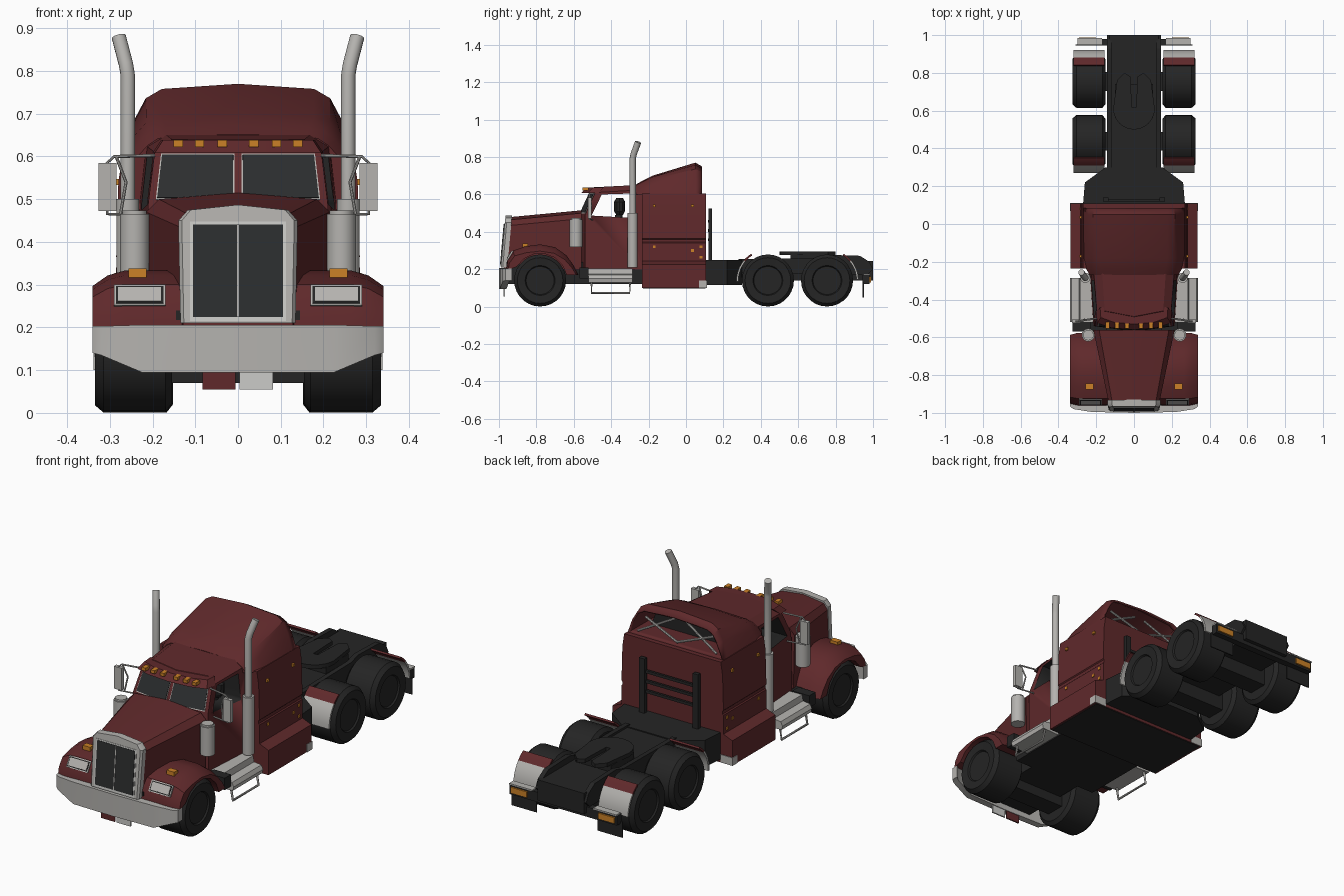
import bpy, bmesh, math
from mathutils import Vector as V

if "Cube" in bpy.data.objects:
    bpy.data.objects.remove(bpy.data.objects["Cube"])


def material(name, r, g, b):
    m = bpy.data.materials.new(name)
    m.diffuse_color = (r, g, b, 1)
    m.use_nodes = True
    m.node_tree.nodes["Principled BSDF"].inputs["Base Color"].default_value = m.diffuse_color
    return m


RED = material("dark_red_paint", 0.115, 0.022, 0.024)
BLACK = material("black", 0.018, 0.018, 0.018)
CHROME = material("chrome_grey", 0.46, 0.45, 0.43)
GLASS = material("dark_glass", 0.025, 0.027, 0.028)
ORANGE = material("amber", 0.6, 0.22, 0.02)
PALE = material("pale_lens", 0.6, 0.6, 0.58)


def finish(name, bm, mat, angle=30):
    bmesh.ops.recalc_face_normals(bm, faces=bm.faces)
    me = bpy.data.meshes.new(name)
    bm.to_mesh(me)
    bm.free()
    me.materials.append(mat)
    me.shade_smooth()
    me.set_sharp_from_angle(angle=math.radians(angle))
    ob = bpy.data.objects.new(name, me)
    bpy.context.collection.objects.link(ob)
    return ob


def loft(name, rings, mat, mirror=False, caps=(True, True)):
    """Skin closed rings of points; optionally add the x-mirrored twin."""
    ob = None
    for s in ((1, -1) if mirror else (1,)):
        bm = bmesh.new()
        vs = [[bm.verts.new((p[0] * s, p[1], p[2])) for p in r] for r in rings]
        n = len(rings[0])
        for a, b in zip(vs, vs[1:]):
            for i in range(n):
                j = (i + 1) % n
                bm.faces.new((a[i], a[j], b[j], b[i]))
        if caps[0]:
            bm.faces.new(vs[0])
        if caps[1]:
            bm.faces.new(vs[-1])
        ob = finish(name if not mirror else name + ("_right" if s > 0 else "_left"), bm, mat)
    return ob


def prism(name, pts, axis, a, b, mat, mirror=False):
    put = {'x': lambda p, t: (t, p[0], p[1]), 'y': lambda p, t: (p[0], t, p[1]),
           'z': lambda p, t: (p[0], p[1], t)}[axis]
    return loft(name, [[put(p, t) for p in pts] for t in (a, b)], mat, mirror)


def box(name, x, y, z, mat, mirror=False):
    return prism(name, [(x[0], y[0]), (x[1], y[0]), (x[1], y[1]), (x[0], y[1])], 'z', z[0], z[1], mat, mirror)


def tube(name, pts, r, mat, mirror=False, n=14):
    pts = [V(p) for p in pts]
    rings = []
    for i, p in enumerate(pts):
        d = (pts[min(i + 1, len(pts) - 1)] - pts[max(i - 1, 0)]).normalized()
        u = d.cross(V((0.31, 0.9, 0.3))).normalized()
        w = d.cross(u)
        rings.append([p + r * (math.cos(t) * u + math.sin(t) * w) for t in (2 * math.pi * k / n for k in range(n))])
    return loft(name, rings, mat, mirror)


def plate(name, c, u0, u1, v0, v1, off, mat, mirror=False):
    """Thin front-facing plate on quad c = bottom-a, bottom-b, top-b, top-a."""
    c = [V(p) for p in c]
    nrm = (c[1] - c[0]).cross(c[3] - c[0]).normalized()
    nrm = nrm if nrm.y < 0 else -nrm
    q = [c[0].lerp(c[1], u).lerp(c[3].lerp(c[2], u), v) for u, v in ((u0, v0), (u1, v0), (u1, v1), (u0, v1))]
    return loft(name, [[p - nrm * 0.003 for p in q], [p + nrm * off for p in q]], mat, mirror)


def sym(half):
    """Mirror a half outline of (x, z) points."""
    return half + [(-x, z) for x, z in reversed(half) if x > 1e-6]


# Wheels
for label, y, x0, x1 in (("front", -0.78, 0.155, 0.335), ("middle", 0.438, 0.152, 0.325), ("rear", 0.754, 0.152, 0.325)):
    prof = ((x0, 0.12), (x0 + 0.015, 0.139), (x1 - 0.02, 0.139), (x1, 0.122), (x1 - 0.004, 0.08), (x1 - 0.012, 0.075))
    loft(label + "_wheel", [[(x, y + r * math.cos(t), 0.14 + r * math.sin(t)) for t in
         (2 * math.pi * k / 28 for k in range(28))] for x, r in prof], BLACK, True)
    box(label + "_axle", (-0.16, 0.16), (y - 0.05, y + 0.05), (0.07, 0.19), BLACK)

# Chassis
box("front_frame", (-0.145, 0.145), (-0.96, -0.55), (0.12, 0.24), BLACK)
box("cab_underside", (-0.24, 0.24), (-0.60, -0.22), (0.12, 0.20), BLACK)
box("sleeper_underside", (-0.325, 0.325), (-0.23, 0.105), (0.097, 0.13), BLACK)
prism("rear_deck", sym([(0.27, 0.10), (0.26, 0.22), (0.15, 0.30)]), 'z', 0.115, 0.25, BLACK)
box("rear_frame", (-0.13, 0.13), (0.25, 1.0), (0.14, 0.245), BLACK)
prism("frame_rail", [(0.28, 0.18), (0.28, 0.255), (0.70, 0.26), (0.76, 0.277), (0.93, 0.272), (0.98, 0.24), (1.0, 0.20),
                     (0.97, 0.17)], 'x', 0.118, 0.142, BLACK, True)

# Coupling plate with a slot open to the rear
arc = [(0.11 * math.cos(t), 0.61 - 0.11 * math.sin(t)) for t in (math.pi * k / 12 for k in range(13))]
prism("coupling_plate", arc + [(-0.09, 0.76), (-0.05, 0.80), (-0.018, 0.78), (-0.012, 0.62), (0.012, 0.62), (0.018, 0.78),
                               (0.05, 0.80), (0.09, 0.76)], 'z', 0.276, 0.296, BLACK)
box("coupling_base", (-0.10, 0.10), (0.56, 0.74), (0.24, 0.278), BLACK)


# Rear quarter fenders: red upper part, chrome lower part
def fender_arc(name, yc, a0, a1, mat):
    an = [math.radians(a0 + (a1 - a0) * k / 5) for k in range(6)]
    pts = [(yc + r * math.cos(t), 0.14 + r * math.sin(t)) for r, seq in ((0.168, an), (0.158, an[::-1])) for t in seq]
    prism(name, pts, 'x', 0.155, 0.32, mat, True)


fender_arc("middle_fender_top", 0.438, 122, 140, RED)
fender_arc("middle_fender_lower", 0.438, 140, 182, CHROME)
fender_arc("rear_fender_top", 0.754, 58, 40, RED)
fender_arc("rear_fender_lower", 0.754, 40, 2, CHROME)

# Tail
box("tail_bar", (-0.30, 0.30), (0.945, 0.98), (0.12, 0.17), BLACK)
box("tail_trim", (0.17, 0.30), (0.95, 0.985), (0.17, 0.176), CHROME, True)
box("tail_lamp", (0.20, 0.29), (0.97, 0.988), (0.13, 0.16), ORANGE, True)
box("mud_flap", (0.17, 0.31), (0.945, 0.951), (0.05, 0.13), BLACK, True)

# Front bumper
loft("front_bumper", [[(x, y, zb), (x, y, zt), (x, y + 0.035, zt), (x, y + 0.035, zb)] for x, y, zb, zt in
     ((-0.34, -0.965, 0.14, 0.203), (-0.32, -0.98, 0.135, 0.203), (-0.225, -0.995, 0.095, 0.206), (0, -1.0, 0.095, 0.206),
      (0.225, -0.995, 0.095, 0.206), (0.32, -0.98, 0.135, 0.203), (0.34, -0.965, 0.14, 0.203))], CHROME)
box("red_tag", (-0.083, -0.006), (-0.975, -0.968), (0.055, 0.097), RED)
box("pale_tag", (0.004, 0.082), (-0.975, -0.968), (0.055, 0.097), PALE)


# Hood and grille
def hood_ring(y, w, top, lean):
    half = [(w * 0.97, 0.20), (w, top - 0.045), (w * 0.86, top - 0.015), (0, top)]
    return [(x, y + (z - 0.2) * lean, z) for x, z in sym(half)]


loft("hood", [hood_ring(-0.975, 0.132, 0.478, 0.085), hood_ring(-0.56, 0.215, 0.515, 0)], RED)
shell = sym([(0.132, 0.21), (0.137, 0.45), (0.115, 0.475), (0, 0.487)])
loft("grille_surround", [[(x * k, y + (z - 0.21) * 0.09, z) for x, z in shell] for y, k in
     ((-0.955, 1.02), (-0.98, 1.02), (-0.99, 0.96))], CHROME)
gy = lambda z: -0.99 + (z - 0.21) * 0.09
grille = [(-0.112, gy(0.215), 0.215), (0.112, gy(0.215), 0.215), (0.112, gy(0.448), 0.448), (-0.112, gy(0.448), 0.448)]
plate("grille_frame", grille, 0, 1, 0, 1, 0.002, PALE)
plate("grille_mesh", grille, 0.03, 0.97, 0.04, 0.97, 0.004, GLASS)
plate("grille_divider", grille, 0.49, 0.51, 0.04, 0.97, 0.006, CHROME)

# Front fenders
outer = [(-0.962, 0.205), (-0.955, 0.25), (-0.925, 0.30), (-0.86, 0.322), (-0.78, 0.333), (-0.70, 0.318), (-0.64, 0.275),
         (-0.60, 0.22), (-0.575, 0.17)]
inner = [(-0.78 + 0.145 * math.cos(math.radians(a)), 0.14 + 0.145 * math.sin(math.radians(a))) for a in range(12, 151, 23)]
loft("front_fender", [[(x, -0.78 + (y + 0.78) * ky, 0.17 + (z - 0.17) * kz) for y, z in outer] + [(x, y, z) for y, z in inner]
     for x, ky, kz in ((0.125, 1, 1), (0.265, 1, 1), (0.305, 0.985, 0.93), (0.34, 0.94, 0.78))], RED, True)
lamp = [(0.17, -0.955, 0.25), (0.29, -0.955, 0.25), (0.29, -0.926, 0.298), (0.17, -0.926, 0.298)]
plate("headlamp_frame", lamp, 0, 1, 0, 1, 0.005, CHROME, True)
plate("headlamp_recess", lamp, 0.04, 0.96, 0.08, 0.92, 0.006, BLACK, True)
plate("headlamp_lens", lamp, 0.08, 0.92, 0.16, 0.84, 0.008, CHROME, True)
box("fender_marker", (0.214, 0.256), (-0.875, -0.845), (0.315, 0.338), ORANGE, True)
box("battery_box", (0.23, 0.325), (-0.57, -0.52), (0.15, 0.21), BLACK, True)


# Cab with open side windows
def cab_ring(w, yc, yf, zf, zb):
    return [(w[1], -0.23, zb), (w[0], yc, zf), (0, yf, zf), (-w[0], yc, zf), (-w[1], -0.23, zb)]


cab = loft("cab", [cab_ring((0.215, 0.235), -0.54, -0.57, 0.18, 0.18), cab_ring((0.21, 0.23), -0.54, -0.57, 0.49, 0.49),
                   cab_ring((0.195, 0.215), -0.485, -0.515, 0.61, 0.625), cab_ring((0.155, 0.17), -0.46, -0.49, 0.64, 0.652)], RED)
cutter = prism("window_cutter", [(-0.505, 0.487), (-0.30, 0.475), (-0.30, 0.605), (-0.45, 0.60)], 'x', -0.4, 0.4, BLACK)
cut = cab.modifiers.new("side_windows", 'BOOLEAN')
cut.object, cut.operation, cut.solver, cut.material_mode = cutter, 'DIFFERENCE', 'EXACT', 'TRANSFER'
bpy.context.view_layer.objects.active = cab
bpy.ops.object.modifier_apply(modifier=cut.name)
bpy.data.objects.remove(cutter)
screen = [(0, -0.57, 0.49), (0.21, -0.54, 0.49), (0.195, -0.485, 0.61), (0, -0.515, 0.61)]
plate("windshield_trim", screen, 0.04, 0.92, 0.07, 0.97, 0.002, CHROME, True)
plate("windshield", screen, 0.055, 0.905, 0.10, 0.94, 0.004, GLASS, True)
visor = [(0.2, -0.47), (0.195, -0.525), (0.12, -0.55), (0, -0.56)]
visor = visor + [(-x, y) for x, y in visor[-2::-1]]
loft("sun_visor", [[(x, y, 0.608) for x, y in visor], [(x * 0.9, y + 0.03, 0.638) for x, y in visor]], RED)
for i, x in enumerate((0.037, 0.09, 0.14)):
    box(f"roof_marker_{i + 1}", (x - 0.011, x + 0.011), (-0.553, -0.52), (0.622, 0.638), ORANGE, True)
tube("headrest", [(0.12, -0.36, 0.47), (0.12, -0.36, 0.49)], 0.02, BLACK, True)
loft("seat_back", [[(0.12 + r * math.cos(t), -0.355 + r * 0.6 * math.sin(t), z) for t in
     (math.pi * k / 6 for k in range(12))] for z, r in ((0.49, 0.03), (0.51, 0.048), (0.56, 0.05), (0.58, 0.03))], BLACK, True)

# Sleeper body, roof fairing open at the back, and its struts
prism("sleeper_body", sym([(0.335, 0.10), (0.335, 0.225), (0.285, 0.245), (0.285, 0.34), (0.28, 0.345), (0.28, 0.36),
                           (0.285, 0.365), (0.28, 0.54), (0.27, 0.605)]), 'y', -0.235, 0.108, RED)


def roof_ring(y, w, t):
    h = t - 0.6
    half = [(w, 0.6), (w * 0.90, 0.6 + h * 0.5), (w * 0.80, 0.6 + h * 0.8), (w * 0.66, 0.6 + h * 0.93), (0, t)]
    return [(x, y, z) for x, z in sym(half)]


roof = loft("roof_fairing", [roof_ring(-0.27, 0.235, 0.652), roof_ring(-0.235, 0.255, 0.672), roof_ring(-0.18, 0.268, 0.70),
                             roof_ring(0.05, 0.27, 0.77), roof_ring(0.085, 0.268, 0.75)], RED, caps=(True, False))
wall = roof.modifiers.new("wall", 'SOLIDIFY')
wall.thickness, wall.offset = 0.01, -1
prism("fairing_bulkhead", sym([(0.235, 0.6), (0.19, 0.70), (0.0, 0.73)]), 'y', -0.06, -0.055, BLACK)
tube("fairing_strut", [(0.22, 0.07, 0.62), (0.03, 0.04, 0.72)], 0.006, CHROME, True, 8)
tube("fairing_brace", [(0.19, 0.05, 0.69), (0.0, 0.07, 0.62)], 0.006, CHROME, True, 8)
box("sleeper_corner", (0.27, 0.338), (0.07, 0.111), (0.10, 0.14), CHROME, True)
for i, (y, z) in enumerate(((-0.17, 0.54), (0.035, 0.54), (-0.17, 0.32), (0.035, 0.30), (0.08, 0.32), (0.08, 0.265))):
    box(f"side_marker_{i + 1}", (0.27, 0.289), (y - 0.007, y + 0.007), (z - 0.007, z + 0.007), ORANGE, True)

# Rack behind the sleeper
box("rack_post", (0.135, 0.165), (0.12, 0.14), (0.24, 0.525), BLACK, True)
for i, z in enumerate((0.35, 0.40, 0.45)):
    box(f"rack_rail_{i + 1}", (-0.15, 0.15), (0.118, 0.13), (z, z + 0.014), BLACK)

# Exhaust stacks, air cleaners
tube("exhaust_muffler", [(0.258, -0.285, 0.21), (0.258, -0.285, 0.50)], 0.027, CHROME, True)
tube("exhaust_pipe", [(0.258, -0.285, 0.49), (0.258, -0.285, 0.79), (0.262, -0.28, 0.815), (0.279, -0.256, 0.88)],
     0.017, CHROME, True)
tube("air_cleaner", [(0.242, -0.588, 0.32), (0.242, -0.588, 0.465)], 0.034, CHROME, True, 20)
tube("air_cleaner_cap", [(0.242, -0.588, 0.463), (0.242, -0.588, 0.474)], 0.028, CHROME, True, 20)

# Side steps with hanging rung
prism("side_step", [(0.21, 0.205), (0.285, 0.205), (0.29, 0.175), (0.33, 0.17), (0.34, 0.15), (0.335, 0.13), (0.21, 0.125)],
      'y', -0.52, -0.285, CHROME, True)
tube("step_rung", [(0.315, -0.505, 0.13), (0.325, -0.505, 0.073), (0.325, -0.30, 0.073), (0.315, -0.30, 0.13)], 0.006, CHROME,
     True, 8)

# Mirrors
box("mirror", (0.284, 0.327), (-0.525, -0.505), (0.472, 0.585), CHROME, True)
tube("mirror_bracket", [(0.195, -0.50, 0.602), (0.29, -0.515, 0.60), (0.306, -0.515, 0.585), (0.306, -0.515, 0.465),
                        (0.215, -0.50, 0.465)], 0.004, CHROME, True, 8)
tube("mirror_brace", [(0.285, -0.515, 0.60), (0.262, -0.505, 0.54), (0.275, -0.515, 0.465)], 0.004, CHROME, True, 8)
